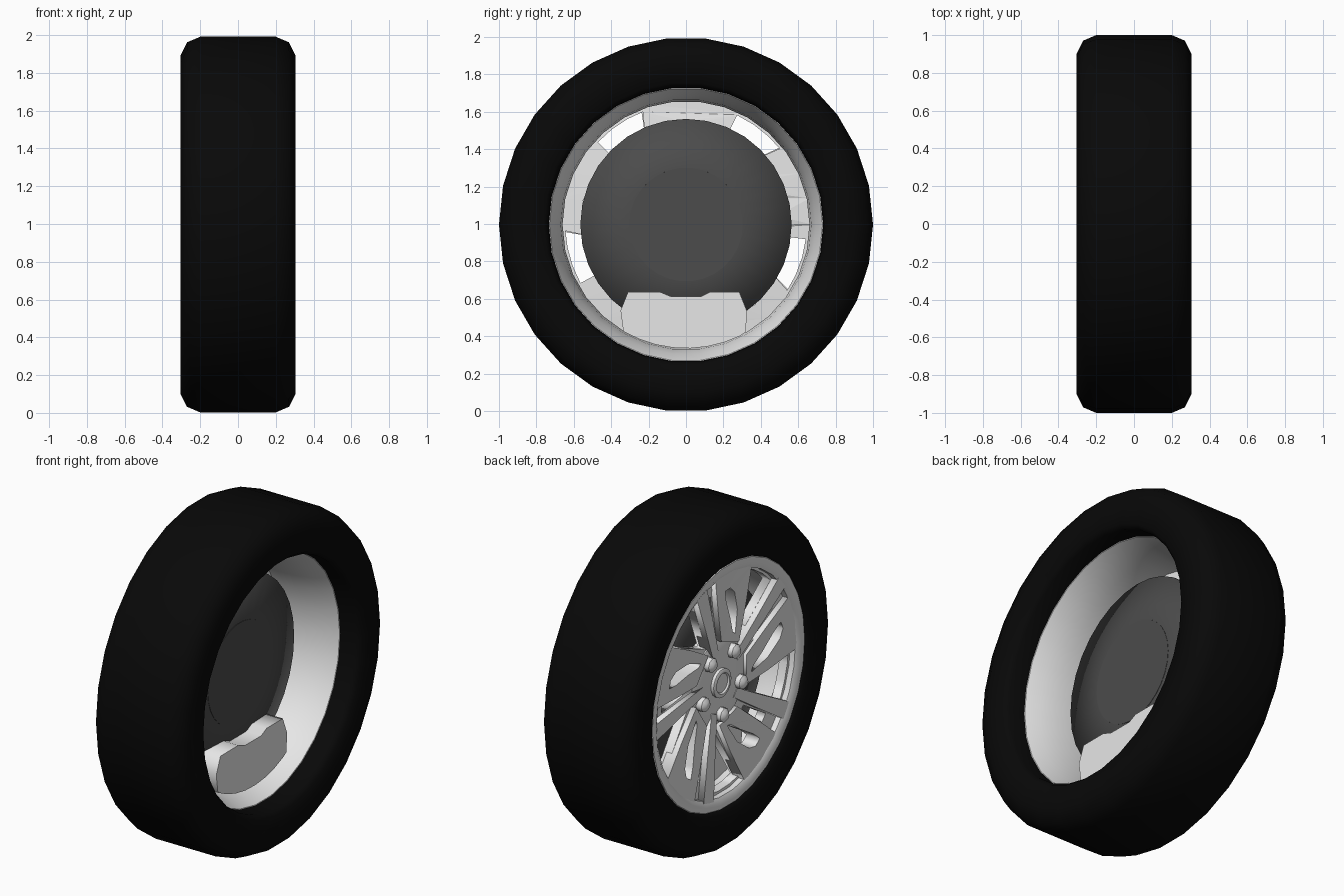
import bpy, bmesh, math
from mathutils import Matrix

if "Cube" in bpy.data.objects:
    bpy.data.objects.remove(bpy.data.objects["Cube"])

CZ = 0.997  # axle height; the axle runs along x, styled face looks to -x


def material(name, rgb):
    m = bpy.data.materials.new(name)
    m.diffuse_color = (*rgb, 1)
    m.use_nodes = True
    m.node_tree.nodes["Principled BSDF"].inputs["Base Color"].default_value = m.diffuse_color
    return m


RUBBER = material("black_rubber", (0.0025, 0.0025, 0.0025))
SILVER = material("silver_alloy", (0.8, 0.8, 0.8))
DARK = material("dark_steel", (0.072, 0.072, 0.072))


def finish(name, bm, mat, smooth=None):
    bmesh.ops.remove_doubles(bm, verts=bm.verts, dist=0.0002)
    bmesh.ops.recalc_face_normals(bm, faces=bm.faces)
    me = bpy.data.meshes.new(name)
    bm.to_mesh(me)
    bm.free()
    me.materials.append(mat)
    if smooth:
        me.shade_smooth()
        me.set_sharp_from_angle(angle=math.radians(smooth))
    ob = bpy.data.objects.new(name, me)
    bpy.context.collection.objects.link(ob)
    return ob


def revolve(name, profile, mat, seg=30, smooth=50, closed=True):
    """Spin (x, radius) points round the axle."""
    bm = bmesh.new()
    rings = []
    for i in range(seg):
        a = 2 * math.pi * i / seg
        rings.append([bm.verts.new((x, r * math.cos(a), CZ + r * math.sin(a))) for x, r in profile])
    n = len(profile)
    for i in range(seg):
        p, q = rings[i], rings[(i + 1) % seg]
        for j in range(n if closed else n - 1):
            k = (j + 1) % n
            bm.faces.new((p[j], p[k], q[k], q[j]))
    bmesh.ops.dissolve_degenerate(bm, dist=0.0002, edges=bm.edges)
    return finish(name, bm, mat, smooth)


# Maps flat drawing (across, up, outward) onto the -x side of the wheel
TO_FACE = Matrix(((0, 0, -1, 0), (-1, 0, 0, 0), (0, 1, 0, CZ), (0, 0, 0, 1)))


def plate(name, loops, d0, d1, mat, dish=0.0):
    """Extrude flat outlines with holes, given as (x, y), between depths d0 and d1."""
    cu = bpy.data.curves.new(name + "_outline", 'CURVE')
    cu.dimensions = '2D'
    cu.fill_mode = 'BOTH'
    cu.extrude = (d1 - d0) / 2
    for pts in loops:
        sp = cu.splines.new('POLY')
        sp.points.add(len(pts) - 1)
        for p, (x, y) in zip(sp.points, pts):
            p.co = (x, y, 0, 1)
        sp.use_cyclic_u = True
    tmp = bpy.data.objects.new(name + "_tmp", cu)
    bpy.context.collection.objects.link(tmp)
    bpy.context.view_layer.update()
    me = bpy.data.meshes.new_from_object(tmp.evaluated_get(bpy.context.evaluated_depsgraph_get()))
    bpy.data.objects.remove(tmp)
    bm = bmesh.new()
    bm.from_mesh(me)
    bpy.data.meshes.remove(me)
    for v in bm.verts:
        r = math.hypot(v.co.x, v.co.y)
        v.co.z += (d0 + d1) / 2 - dish * (0.66 - r) / 0.41
    bm.transform(TO_FACE)
    return finish(name, bm, mat)


def polar(pts, turn=0):
    return [(r * math.cos(math.radians(a + turn)), r * math.sin(math.radians(a + turn))) for r, a in pts]


# Tyre, its bead running deep into the inner side
revolve("tyre", [(-0.275, 0.725), (-0.297, 0.75), (-0.305, 0.9), (-0.27, 0.97), (-0.2, 1.0),
                 (0.2, 1.0), (0.27, 0.97), (0.305, 0.9), (0.3, 0.76), (0.27, 0.737), (0.15, 0.733)],
        RUBBER, smooth=60)

# Rim barrel with a flat outer lip
revolve("rim_barrel", [(0.175, 0.745), (0.168, 0.73), (0.09, 0.695), (-0.02, 0.67), (-0.12, 0.66),
                       (-0.268, 0.662), (-0.284, 0.69), (-0.284, 0.727), (-0.27, 0.74)],
        SILVER, smooth=40)

# Recessed spoke plate: openings, slanted slots and narrow grooves
TURNS = [72 * k for k in range(5)]
opening = [(0.645, 43), (0.645, 52), (0.645, 61), (0.645, 69), (0.29, 48), (0.265, 42)]
slot = [(0.28, -8), (0.42, 0), (0.53, 8), (0.565, 13), (0.56, 18), (0.49, 16), (0.38, 8), (0.29, -2)]
groove = [(0.34, 24.5), (0.56, 27.5), (0.56, 33), (0.34, 28.5)]
rim_edge = polar([(0.675, 12 * i) for i in range(30)])
plate("spoke_plate",
      [rim_edge] + [polar(shape, t) for t in TURNS for shape in (opening, slot, groove)],
      0.18, 0.235, SILVER, 0.03)

# Raised broad spokes and narrow ribs
panel = [(0.25, -23), (0.45, -9.5), (0.675, -3), (0.675, 7), (0.675, 17), (0.675, 27), (0.45, 25), (0.25, 19)]
rib = [(0.18, 24), (0.42, 32), (0.675, 34.5), (0.675, 43), (0.42, 42.5), (0.18, 42)]
for i, t in enumerate(TURNS):
    plate(f"broad_spoke_{i + 1}", [polar(panel, t), polar(slot, t)], 0.2, 0.27, SILVER, 0.03)
    plate(f"spoke_rib_{i + 1}", [polar(rib, t)], 0.2, 0.275, SILVER, 0.035)

# Hub, plain centre cap
revolve("hub", [(-0.1, 0), (-0.1, 0.25), (-0.215, 0.255), (-0.232, 0.2), (-0.226, 0.1), (-0.226, 0)],
        SILVER, closed=False, smooth=30)
revolve("centre_cap", [(-0.2, 0), (-0.2, 0.085), (-0.244, 0.085), (-0.249, 0.075), (-0.249, 0.062),
                       (-0.24, 0.055), (-0.24, 0)], SILVER, seg=20, closed=False, smooth=30)

# Wheel nuts
for i, t in enumerate(TURNS):
    bm = bmesh.new()
    for r1, r2, d0, d1 in ((0.044, 0.042, 0.2, 0.258), (0.042, 0.022, 0.258, 0.275)):
        geo = bmesh.ops.create_cone(bm, cap_ends=True, segments=8, radius1=r1, radius2=r2, depth=d1 - d0)
        x, y = polar([(0.19, 54)], t)[0]
        bmesh.ops.translate(bm, verts=geo["verts"], vec=(x, y, (d0 + d1) / 2))
    bm.transform(TO_FACE)
    finish(f"wheel_nut_{i + 1}", bm, SILVER, 60)

# Brake disc with soft rounded rim, and its flat round cover
revolve("brake_disc", [(-0.12, 0.3), (-0.12, 0.565), (-0.02, 0.565), (0.01, 0.303)],
        DARK, seg=32, closed=False, smooth=120)
revolve("disc_cover", [(0.0, 0.304), (0.012, 0.304), (0.012, 0)], DARK, closed=False, smooth=30)
revolve("disc_back", [(-0.12, 0), (-0.12, 0.302)], DARK, closed=False)

# Brake caliper, gripping the bottom of the disc
caliper = [(0.31, -0.36), (0.14, -0.36), (0.08, -0.385), (-0.08, -0.385), (-0.13, -0.36),
           (-0.285, -0.36), (-0.325, -0.46), (-0.32, -0.575)]
caliper += polar([(0.662, a) for a in range(244, 301, 8)]) + [(0.335, -0.57), (0.35, -0.46)]
plate("brake_caliper", [caliper], -0.1, 0.13, SILVER)
